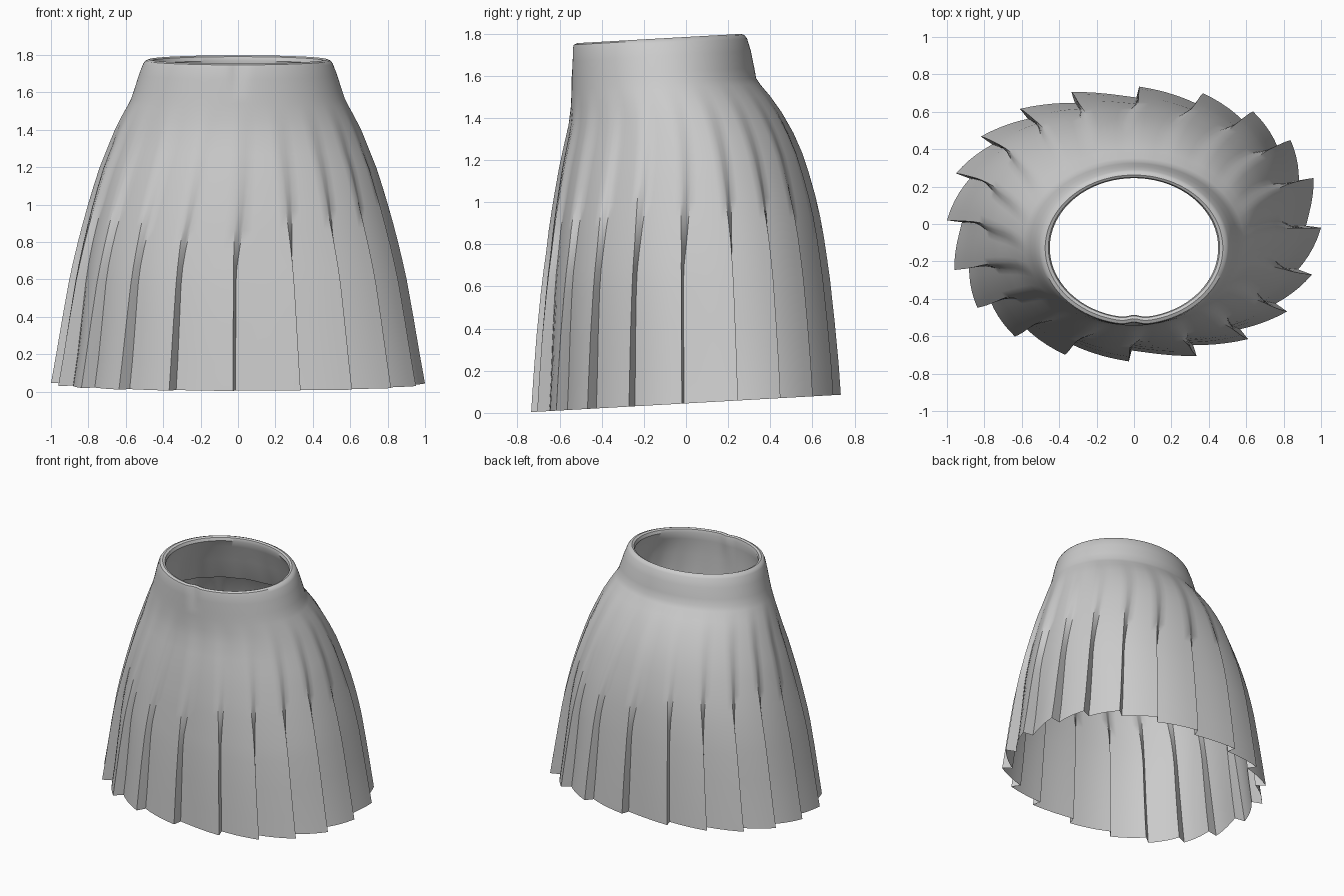
import bpy, bmesh, math

if "Cube" in bpy.data.objects:
    bpy.data.objects.remove(bpy.data.objects["Cube"], do_unlink=True)

PLEATS = 20
TILT = 0.056

# Cloth material
cloth = bpy.data.materials.new("grey cloth")
cloth.use_nodes = True
grey = (0.6, 0.6, 0.6, 1)
cloth.diffuse_color = grey
cloth.node_tree.nodes["Principled BSDF"].inputs["Base Color"].default_value = grey

# Rings from inner facing, over the rim, down to the hem:
# height, half width, front depth, back depth
FACING = [(1.40, 0.60, -0.51, 0.38), (1.58, 0.54, -0.51, 0.30),
          (1.70, 0.48, -0.505, 0.27), (1.755, 0.45, -0.50, 0.245),
          (1.777, 0.458, -0.505, 0.25)]
BAND = [(1.784, 0.475, -0.52, 0.262), (1.777, 0.495, -0.537, 0.278),
        (1.76, 0.507, -0.541, 0.29), (1.70, 0.53, -0.542, 0.308),
        (1.62, 0.555, -0.543, 0.324), (1.57, 0.572, -0.543, 0.333)]
SKIRT = [(1.54, 0.587, -0.544, 0.352), (1.48, 0.62, -0.547, 0.40),
         (1.40, 0.66, -0.557, 0.455), (1.30, 0.70, -0.58, 0.51),
         (1.20, 0.74, -0.602, 0.553), (1.10, 0.772, -0.62, 0.585),
         (1.0, 0.802, -0.637, 0.613), (0.90, 0.83, -0.652, 0.636),
         (0.80, 0.856, -0.664, 0.654), (0.70, 0.88, -0.678, 0.669),
         (0.60, 0.902, -0.69, 0.683), (0.40, 0.938, -0.71, 0.705),
         (0.20, 0.972, -0.725, 0.724), (0.045, 1.0, -0.735, 0.735)]


def ramp(value, low, high):
    t = min(1, max(0, (value - low) / (high - low)))
    return t * t * (3 - 2 * t)


def pleat_points(height):
    """Angle fraction and inward depth around one pleat, from tip to root."""
    depth = 0.022 * ramp(1.58 - height, 0, 0.3) + 0.058 * ramp(1.4 - height, 0, 1.35)
    root = 0.6 + 0.37 * ramp(1.5 - height, 0, 0.9)
    slope = [(root * i / 5, depth * i / 5) for i in range(6)]
    step = [(root + (1 - root) * s, depth * (1 - s)) for s in (1 / 3, 2 / 3)]
    return slope + step


def make_ring(bm, level):
    height, width, front, back = level
    power = 1 - 0.11 * ramp(1.6 - height, 0, 1.0)
    verts = []
    for p in range(PLEATS):
        for u, depth in pleat_points(height):
            angle = math.radians(89) - math.tau * (p + u) / PLEATS
            c, s = math.cos(angle), math.sin(angle)
            x = math.copysign(abs(c) ** power, c) * width * (1 - depth)
            y = math.copysign(abs(s) ** power, s) * (back - front) / 2 * (1 - depth)
            y += (front + back) / 2
            # small pinch at the centre front of the rim
            if height > 1.68 and y < 0:
                y += 0.014 * math.exp(-(x / 0.04) ** 2)
            verts.append(bm.verts.new((x, y, height + TILT * y)))
    return verts


def loft(name, levels):
    """Skin a stack of rings into one smooth part."""
    bm = bmesh.new()
    rings = [make_ring(bm, level) for level in levels]
    for upper, lower in zip(rings, rings[1:]):
        n = len(upper)
        for i in range(n):
            j = (i + 1) % n
            bm.faces.new((upper[i], upper[j], lower[j], lower[i]))
    mesh = bpy.data.meshes.new(name)
    bm.to_mesh(mesh)
    bm.free()
    mesh.materials.append(cloth)
    obj = bpy.data.objects.new(name, mesh)
    bpy.context.collection.objects.link(obj)
    bpy.ops.object.select_all(action="DESELECT")
    obj.select_set(True)
    bpy.context.view_layer.objects.active = obj
    bpy.ops.object.shade_smooth_by_angle(angle=math.radians(40))


# Waistband with rolled rim and pleated body in one continuous cloth
loft("pleated_skirt", FACING + BAND + SKIRT)
